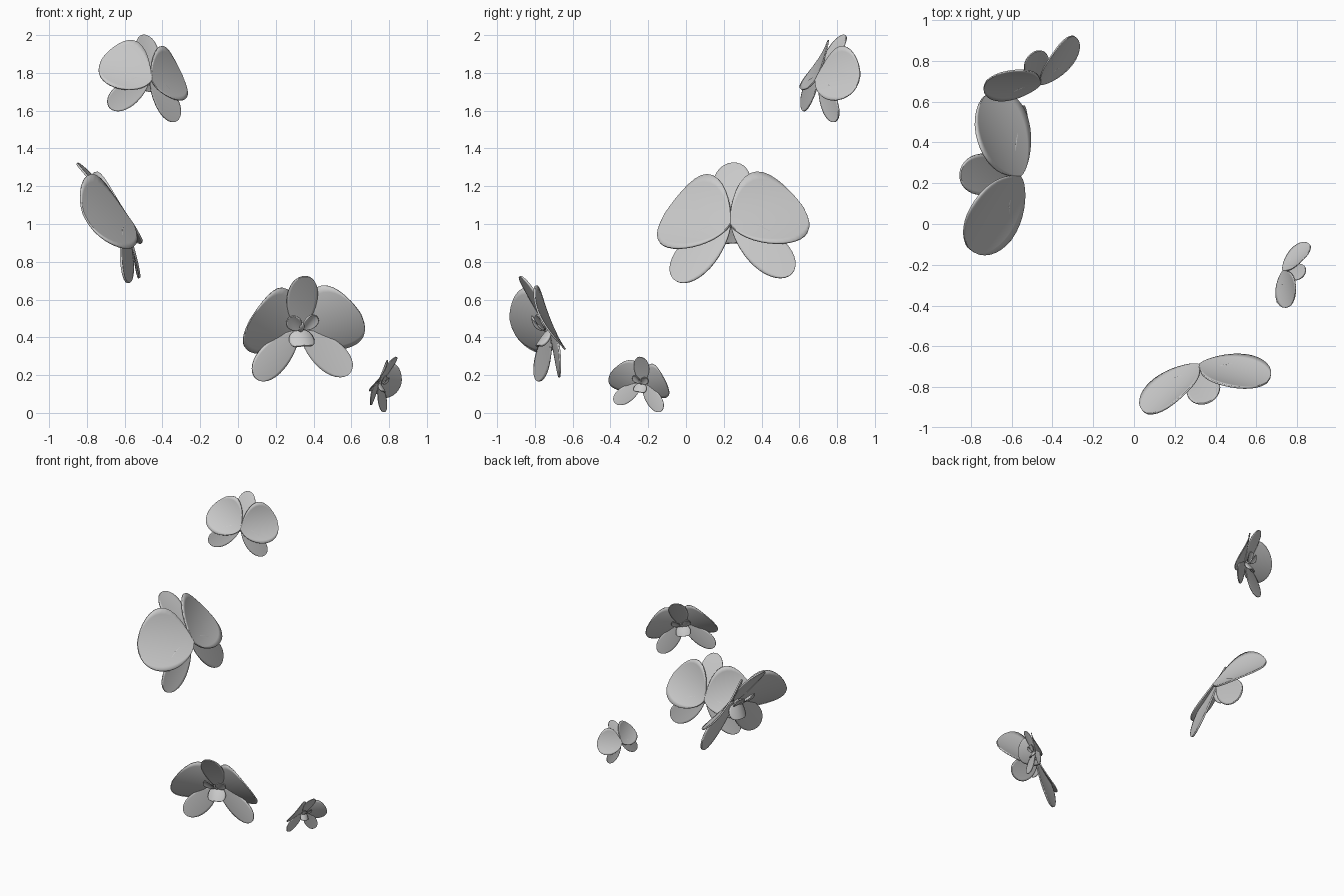
import bpy, bmesh, math
from mathutils import Matrix, Vector

if "Cube" in bpy.data.objects:
    bpy.data.objects.remove(bpy.data.objects["Cube"])

ROWS, COLS = 18, 12


def rot(deg, axis):
    return Matrix.Rotation(math.radians(deg), 3, axis)


def width(t, half, a, b):
    """Half width of a leaf outline at t, peaking at a / (a + b)."""
    peak = a / (a + b)
    t = min(max(t, 0), 1)
    return half * t ** a * (1 - t) ** b / (peak ** a * (1 - peak) ** b)


def blade(length, edge, angle, lean, twist=0, curl=0.0, bend=0.0, base=(0, 0, 0), inner=None, mirror=False):
    """Leaf-shaped grid of points: grows up, faces -y, then is twisted, leaned forward and fanned out."""
    turn = rot(angle, 'Y') @ rot(lean, 'X') @ rot(twist, 'Z')
    pts = []
    for i in range(ROWS + 1):
        t = (1 - math.cos(math.pi * i / ROWS)) / 2
        for j in range(COLS + 1):
            s = 2 * j / COLS - 1
            x = s * width(t, *(inner if inner and s < 0 else edge))
            p = turn @ Vector((x, curl * x * x - bend * t * t, length * t)) + Vector(base)
            if mirror:
                p.x = -p.x
            pts.append(p)
    return pts


def column_points():
    """Small rounded column at the heart of the flower, on the same grid layout."""
    pts = []
    for i in range(ROWS + 1):
        lat = math.pi * i / ROWS
        for j in range(COLS + 1):
            lon = 2 * math.pi * j / COLS
            p = Vector((0.017 * math.sin(lat) * math.cos(lon),
                        0.018 * math.sin(lat) * math.sin(lon),
                        0.045 * math.cos(lat)))
            pts.append(rot(50, 'X') @ p + Vector((0, -0.03, 0.02)))
    return pts


# Parts of one flower: name -> (points, thickness)
parts = {
    "dorsal_sepal": (blade(0.33, (0.084, 0.75, 0.5), 0, 17, curl=0.6, bend=0.02), 0.009),
    "column": (column_points(), 0),
    "lip_tongue": (blade(0.1, (0.066, 0.3, 0.25), 180, 52, curl=5, bend=-0.01,
                         base=(0, -0.012, 0.0)), 0.014),
}
for side, m in (("right", False), ("left", True)):
    parts[side + "_petal"] = (blade(0.36, (0.172, 0.6, 0.4), 70, 23, twist=10, curl=0.8, bend=0.015,
                                    base=(0, 0.028, -0.022), inner=(0.213, 0.9, 0.72), mirror=m), 0.009)
    parts[side + "_lower_sepal"] = (blade(0.355, (0.085, 0.8, 0.5), 132, 7, curl=0.6, bend=0.015,
                                          base=(0, 0.003, 0), mirror=m), 0.009)
    parts[side + "_lip_lobe"] = (blade(0.1, (0.04, 0.6, 0.45), 30, 15, twist=15, curl=-9, bend=0.01,
                                       base=(0.018, -0.035, 0.008), mirror=m), 0.008)


def make_part(name, pts, thickness):
    bm = bmesh.new()
    vs = [bm.verts.new(p) for p in pts]
    n = COLS + 1
    for i in range(ROWS):
        for j in range(COLS):
            k = i * n + j
            bm.faces.new((vs[k], vs[k + 1], vs[k + n + 1], vs[k + n]))
    bmesh.ops.remove_doubles(bm, verts=bm.verts, dist=1e-5)
    bmesh.ops.dissolve_degenerate(bm, edges=bm.edges, dist=1e-6)
    bmesh.ops.recalc_face_normals(bm, faces=bm.faces)
    for f in bm.faces:
        f.smooth = True
    me = bpy.data.meshes.new(name)
    bm.to_mesh(me)
    bm.free()
    ob = bpy.data.objects.new(name, me)
    bpy.context.collection.objects.link(ob)
    if thickness:
        mod = ob.modifiers.new("thickness", 'SOLIDIFY')
        mod.thickness = thickness
        mod.offset = 0


def make_flower(label, yaw, pitch, roll, lo, hi):
    """Turn a flower, then scale and move it to fill the box lo..hi."""
    turn = rot(yaw, 'Z') @ rot(pitch, 'X') @ rot(roll, 'Y')
    turned = {k: [turn @ p for p in pts] for k, (pts, _) in parts.items()}
    every = [p for pts in turned.values() for p in pts]
    mn = Vector([min(p[i] for p in every) for i in range(3)])
    mx = Vector([max(p[i] for p in every) for i in range(3)])
    lo, hi = Vector(lo), Vector(hi)
    s = (hi - lo).length / (mx - mn).length
    shift = (lo + hi) / 2 - s * (mn + mx) / 2
    for k, pts in turned.items():
        make_part(label + "_" + k, [s * p + shift for p in pts], parts[k][1] * s)


# Four flowers facing different ways
make_flower("front_flower", 15, 9, -3, (0.02, -0.92, 0.17), (0.68, -0.65, 0.72))
make_flower("large_flower", -97, 19, 3, (-0.86, -0.15, 0.69), (-0.50, 0.65, 1.32))
make_flower("top_flower", 209, 9, -10, (-0.74, 0.605, 1.54), (-0.265, 0.92, 2.0))
make_flower("small_flower", 70, 12, 10, (0.70, -0.41, 0.0), (0.86, -0.09, 0.30))
